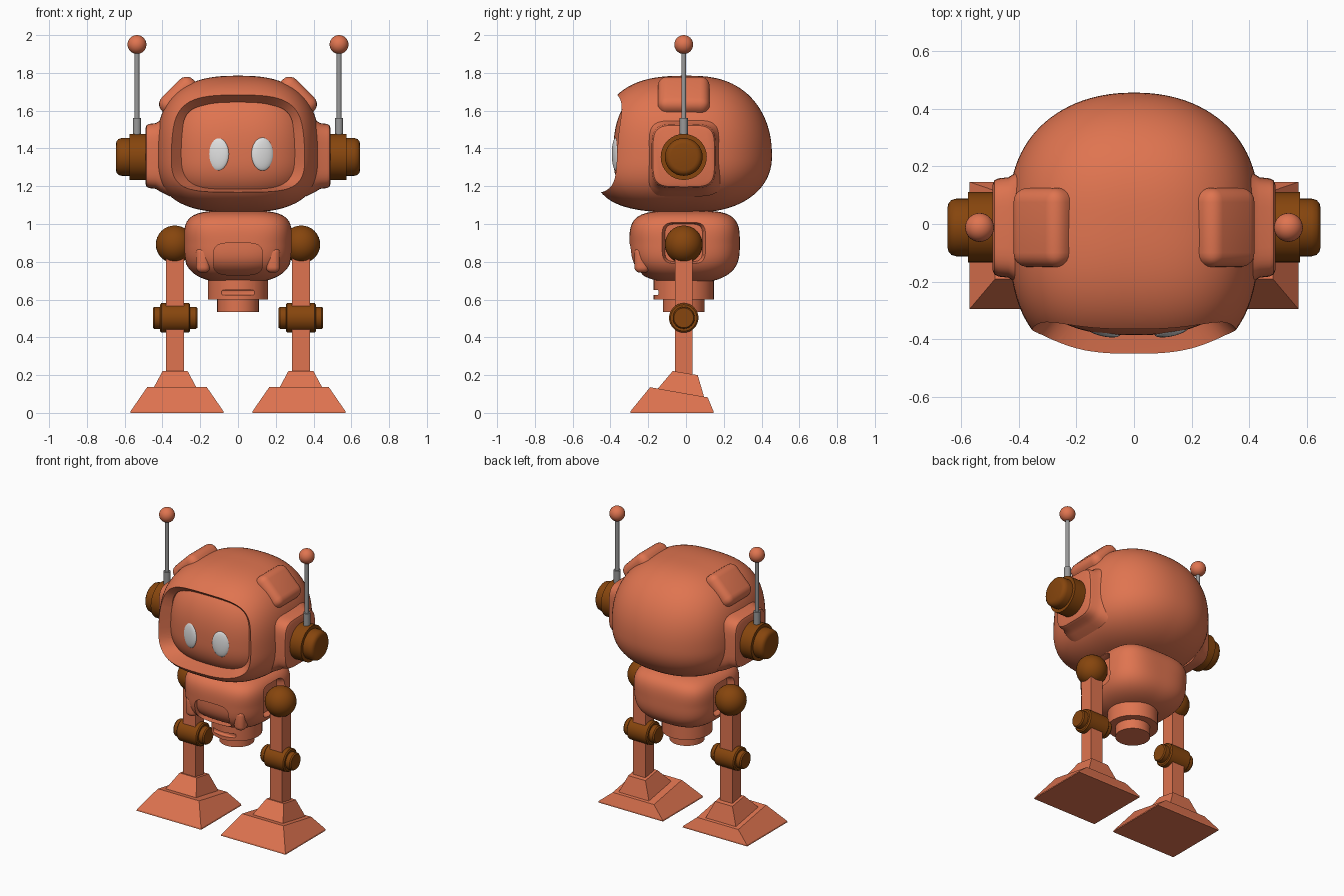
import bpy, bmesh, math
from mathutils import Vector, Matrix

if "Cube" in bpy.data.objects:
    bpy.data.objects.remove(bpy.data.objects["Cube"])


def material(name, rgb):
    m = bpy.data.materials.new(name)
    m.diffuse_color = (*rgb, 1)
    m.use_nodes = True
    m.node_tree.nodes["Principled BSDF"].inputs["Base Color"].default_value = m.diffuse_color
    return m


ORANGE = material("orange shell", (0.74, 0.175, 0.08))
BROWN = material("brown joint", (0.24, 0.06, 0.004))
GREY = material("grey metal", (0.32, 0.32, 0.32))
WHITE = material("eye white", (0.75, 0.75, 0.75))
YC = -0.012  # depth of the side joints


def make(name, bm, mat, smooth=True):
    bmesh.ops.recalc_face_normals(bm, faces=bm.faces)
    me = bpy.data.meshes.new(name)
    bm.to_mesh(me)
    bm.free()
    ob = bpy.data.objects.new(name, me)
    bpy.context.collection.objects.link(ob)
    me.materials.append(mat)
    if smooth:
        shade(ob)
    return ob


def shade(ob, angle=35):
    bpy.ops.object.select_all(action='DESELECT')
    ob.select_set(True)
    bpy.context.view_layer.objects.active = ob
    bpy.ops.object.shade_smooth_by_angle(angle=math.radians(angle))


def ring(axis, pos, hu, hv, c=(0, 0), n=2, count=32):
    """Superellipse ring across an axis; c and hu/hv follow the other two axes in order."""
    pts = []
    for i in range(count):
        t = 2 * math.pi * i / count
        u, v = math.cos(t), math.sin(t)
        p = [c[0] + hu * math.copysign(abs(u) ** (2 / n), u),
             c[1] + hv * math.copysign(abs(v) ** (2 / n), v)]
        p.insert('xyz'.index(axis), pos)
        pts.append(p)
    return pts


def loft(name, rings, mat, smooth=True):
    bm = bmesh.new()
    vs = [[bm.verts.new(p) for p in r] for r in rings]
    for a, b in zip(vs, vs[1:]):
        for i in range(len(a)):
            j = (i + 1) % len(a)
            bm.faces.new((a[i], a[j], b[j], b[i]))
    bm.faces.new(vs[0])
    bm.faces.new(vs[-1])
    return make(name, bm, mat, smooth)


def lathe(name, axis, c, steps, mat):
    return loft(name, [ring(axis, p, r, r, c) for p, r in steps], mat)


def ball(name, c, r, mat, rot=0):
    bm = bmesh.new()
    bmesh.ops.create_uvsphere(bm, u_segments=32, v_segments=16, radius=1)
    m = Matrix.Translation(c) @ Matrix.Rotation(rot, 4, 'Z') @ Matrix.Diagonal((*r, 1))
    bmesh.ops.transform(bm, matrix=m, verts=bm.verts)
    return make(name, bm, mat)


def block(name, c, size, bevel, mat, rot=0):
    bm = bmesh.new()
    bmesh.ops.create_cube(bm, size=1)
    bmesh.ops.scale(bm, vec=size, verts=bm.verts)
    if bevel:
        bmesh.ops.bevel(bm, geom=bm.edges[:], offset=bevel, segments=5, profile=0.5, affect='EDGES')
    m = Matrix.Translation(c) @ Matrix.Rotation(rot, 4, 'Y')
    bmesh.ops.transform(bm, matrix=m, verts=bm.verts)
    return make(name, bm, mat)


def blob(name, c, a, front, back, up, down, power, lean=0.0):
    """Rounded boxy shell with its own reach in each direction."""
    bm = bmesh.new()
    bmesh.ops.create_cube(bm, size=2)
    bmesh.ops.subdivide_edges(bm, edges=bm.edges[:], cuts=27, use_grid_fill=True)
    for v in bm.verts:
        d = Vector([math.tan(k * math.pi / 4) for k in v.co]).normalized()
        s = (a, front if d.y < 0 else back, up if d.z > 0 else down)
        n = power(d)
        p = d * sum(abs(k / q) ** n for k, q in zip(d, s)) ** (-1 / n)
        if p.y < 0:
            p.y *= 1 - lean * p.z
        v.co = p + Vector(c)
    return make(name, bm, ORANGE, False)


def cut(ob, cutter):
    mod = ob.modifiers.new("cut", 'BOOLEAN')
    mod.operation, mod.solver, mod.object = 'DIFFERENCE', 'EXACT', cutter
    bpy.ops.object.select_all(action='DESELECT')
    ob.select_set(True)
    bpy.context.view_layer.objects.active = ob
    bpy.ops.object.modifier_apply(modifier="cut")
    bpy.data.objects.remove(cutter)


# Head with a flared opening and a domed screen at its back
head = blob("head", (0, 0, 1.36), 0.435, 0.48, 0.455, 0.425, 0.30,
            lambda d: 2.62 - 0.38 * d.y, 0.21)
opening = loft("opening_cutter", [
    ring('y', y, w, (t - b) / 2, (0, (t + b) / 2), 4.2, 64) for y, w, b, t in (
        (-0.18, 0.295, 1.19, 1.635), (-0.30, 0.295, 1.19, 1.635),
        (-0.36, 0.35, 1.18, 1.68), (-0.62, 0.56, 1.145, 1.88))], ORANGE, False)
screen = blob("screen_cutter", (0, 0, 1.36), 0.41, 0.385, 0.3, 0.40, 0.28, lambda d: 2.6)
cut(opening, screen)
cut(head, opening)
shade(head)

# Eyes
for side, x in (("left", -0.107), ("right", 0.13)):
    ball(side + "_eye", (x, -0.371, 1.37), (0.06, 0.018, 0.088), WHITE, math.copysign(0.22, x))

# Torso with a belly recess and shoulder sockets
torso_power = lambda d: 3.2 + (1.3 if d.z > 0 else 0.7) * d.z
torso = blob("torso", (0, 0, 0.90), 0.29, 0.30, 0.285, 0.17, 0.215, torso_power)
belly = loft("belly_cutter", [
    ring('y', y, 0.13, 0.085, (0, 0.815), 4, 48) for y in (-0.12, -0.4)], ORANGE, False)
cut(belly, blob("belly_core_cutter", (0, 0, 0.90), 0.27, 0.278, 0.26, 0.15, 0.195, torso_power))
cut(torso, belly)
for s in (-1, 1):
    cut(torso, loft("socket_cutter", [
        ring('x', s * x, h, h, (YC, 0.90), 5, 40)
        for x, h in ((0.235, 0.10), (0.265, 0.105), (0.35, 0.15))], ORANGE, False))
shade(torso)

# Waist with a small slot at the front
waist = lathe("waist", 'z', (0, YC), ((0.60, 0.16), (0.74, 0.16)), ORANGE)
cut(waist, block("slot_cutter", (0, -0.175, 0.637), (0.18, 0.06, 0.028), 0.008, ORANGE))
shade(waist)
lathe("waist_plug", 'z', (0, YC), ((0.535, 0.11), (0.61, 0.11)), ORANGE)

for s, side in ((-1, "left"), (1, "right")):
    # Head side: pad, brow bump, ear and antenna
    loft(side + "_ear_pad", [
        ring('x', s * x, h, h, (YC, 1.36), 4.5, 48) for x, h in (
            (0.36, 0.215), (0.41, 0.19), (0.435, 0.174), (0.47, 0.170),
            (0.484, 0.163), (0.49, 0.148))], ORANGE)
    block(side + "_head_bump", (s * 0.313, YC, 1.675), (0.235, 0.275, 0.12), 0.05,
          ORANGE, s * math.pi / 4)
    lathe(side + "_ear_base", 'x', (YC, 1.355),
          [(s * x, r) for x, r in ((0.46, 0.122), (0.575, 0.122))], BROWN)
    lathe(side + "_ear_cap", 'x', (YC, 1.355),
          [(s * x, r) for x, r in ((0.57, 0.10), (0.615, 0.10), (0.633, 0.095),
                                   (0.643, 0.083), (0.646, 0.07))], BROWN)
    lathe(side + "_antenna_socket", 'z', (s * 0.535, YC), ((1.46, 0.022), (1.56, 0.022)), GREY)
    lathe(side + "_antenna_rod", 'z', (s * 0.535, YC), ((1.55, 0.013), (1.92, 0.013)), GREY)
    ball(side + "_antenna_ball", (s * 0.535, YC, 1.95), (0.05,) * 3, ORANGE)

    # Belly pad
    block(side + "_belly_pad", (s * 0.185, -0.233, 0.81), (0.075, 0.08, 0.135), 0.03, ORANGE)

    # Leg
    ball(side + "_hip_ball", (s * 0.335, YC, 0.892), (0.1,) * 3, BROWN)
    block(side + "_leg", (s * 0.333, YC, 0.53), (0.094, 0.094, 0.70), 0, ORANGE)
    lathe(side + "_knee", 'x', (YC, 0.503),
          [(s * (0.333 + x), r) for x, r in ((-0.08, 0.07), (-0.073, 0.078),
                                             (0.073, 0.078), (0.08, 0.07))], BROWN)
    lathe(side + "_knee_pin", 'x', (YC, 0.503),
          [(s * (0.333 + x), r) for x, r in ((-0.118, 0.052), (-0.11, 0.058),
                                             (0.11, 0.058), (0.118, 0.052))], BROWN)

    # Foot and ankle: tapered blocks with tops sloping to the back
    def tier(cx, half, y0, y1, z0, z1):
        return [(s * cx - half, y0, z0), (s * cx + half, y0, z0),
                (s * cx + half, y1, z1), (s * cx - half, y1, z1)]

    loft(side + "_foot", [tier(0.323, 0.247, -0.295, 0.145, 0, 0),
                          tier(0.323, 0.245, -0.293, 0.145, 0.01, 0.01),
                          tier(0.323, 0.158, -0.19, 0.115, 0.136, 0.082)], ORANGE, False)
    loft(side + "_ankle", [tier(0.333, 0.118, -0.152, 0.097, 0.125, 0.08),
                           tier(0.333, 0.066, -0.07, 0.062, 0.222, 0.2)], ORANGE, False)
